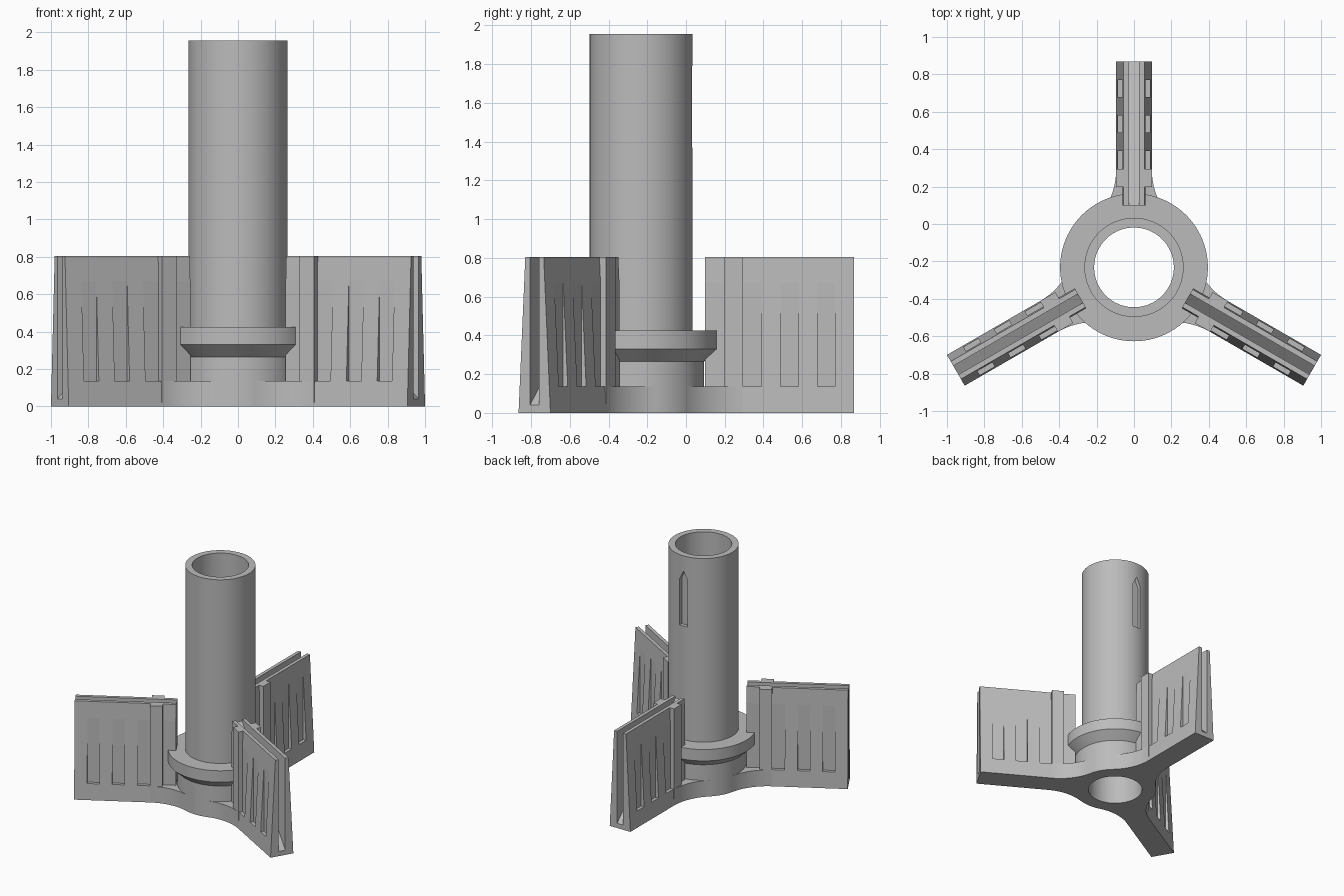
import bpy, bmesh, math
from mathutils import Vector

if "Cube" in bpy.data.objects:
    bpy.data.objects.remove(bpy.data.objects["Cube"], do_unlink=True)

HUB = Vector((0, -0.232, 0))     # axis of the tube
ROOT, TIP, TOP = 0.33, 1.10, 0.805
FOOT, SLOT, CORE = 0.095, 0.027, 0.0615
PLATE_TOP, FLOOR, RIB_TOP = 0.055, 0.135, 0.67

grey = bpy.data.materials.new("plain grey")
grey.use_nodes = True
grey.diffuse_color = (0.5, 0.5, 0.5, 1)
grey.node_tree.nodes["Principled BSDF"].inputs["Base Color"].default_value = (0.5, 0.5, 0.5, 1)


def finish(bm, name, angle=30):
    bmesh.ops.recalc_face_normals(bm, faces=bm.faces)
    mesh = bpy.data.meshes.new(name)
    bm.to_mesh(mesh)
    bm.free()
    mesh.materials.append(grey)
    obj = bpy.data.objects.new(name, mesh)
    bpy.context.collection.objects.link(obj)
    obj.location = HUB
    return obj


def smooth(obj):
    bpy.ops.object.select_all(action='DESELECT')
    obj.select_set(True)
    bpy.context.view_layer.objects.active = obj
    bpy.ops.object.shade_smooth_by_angle(angle=math.radians(30))


def prism(bm, points, place, a, b):
    """Extrude a 2D outline from a to b; place(u, v, w) maps to 3D."""
    low = [bm.verts.new(place(u, v, a)) for u, v in points]
    high = [bm.verts.new(place(u, v, b)) for u, v in points]
    bm.faces.new(low)
    bm.faces.new(high)
    n = len(points)
    for i in range(n):
        j = (i + 1) % n
        bm.faces.new((low[i], low[j], high[j], high[i]))


# Tube with its collar, turned around the axis
profile = [(0.213, 0), (0.325, 0), (0.325, 0.265), (0.395, 0.33), (0.395, 0.425),
           (0.265, 0.425), (0.265, 1.955), (0.213, 1.955)]
bm = bmesh.new()
STEPS = 96
rings = []
for k in range(STEPS):
    t = math.tau * k / STEPS
    rings.append([bm.verts.new((r * math.cos(t), r * math.sin(t), z)) for r, z in profile])
for k in range(STEPS):
    p, q = rings[k], rings[(k + 1) % STEPS]
    for i in range(len(profile)):
        j = (i + 1) % len(profile)
        bm.faces.new((p[i], p[j], q[j], q[i]))
tube = finish(bm, "tube_with_collar")

# Pointed recess near the top of the tube's back
bm = bmesh.new()
outline = [(-0.037, 1.37), (0.037, 1.37), (0.037, 1.755), (0, 1.83), (-0.037, 1.755)]
prism(bm, outline, lambda u, v, w: (u, w, v), 0.235, 0.35)
cutter = finish(bm, "recess_cutter")
cutter.hide_render = True
bpy.context.view_layer.update()
cut = tube.modifiers.new("recess", 'BOOLEAN')
cut.object, cut.operation, cut.solver = cutter, 'DIFFERENCE', 'EXACT'
bpy.context.view_layer.objects.active = tube
bpy.ops.object.modifier_apply(modifier=cut.name)
bpy.data.objects.remove(cutter, do_unlink=True)
smooth(tube)

# Curved fillets joining an arm foot to the round hub
FILLET, ARM_START = 0.389, 0.525
cx = FOOT + FILLET
end = math.atan2(ARM_START, cx)
right_side = []
for k in range(13):
    t = math.pi + end * k / 12
    right_side.append((cx + FILLET * math.cos(t), ARM_START + FILLET * math.sin(t)))
foot_outline = right_side + [(-x, y) for x, y in reversed(right_side)]


def build_foot():
    bm = bmesh.new()
    prism(bm, foot_outline, lambda u, v, w: (u, v, w), 0, FLOOR)
    return finish(bm, "arm_foot")


def build_fin():
    bm = bmesh.new()
    at_floor = FOOT - (FOOT - CORE) * FLOOR / RIB_TOP
    plate = [(SLOT, 0), (CORE, 0), (CORE, RIB_TOP), (PLATE_TOP, TOP), (SLOT, TOP)]
    skirt = [(CORE, 0), (FOOT, 0), (at_floor, FLOOR), (CORE, FLOOR)]
    rib = [(CORE, FLOOR), (at_floor, FLOOR), (CORE, RIB_TOP)]
    post = [(SLOT, 0), (FOOT, 0), (FOOT, TOP), (SLOT, TOP)]
    for s in (1, -1):
        side = lambda u, v, w: (s * u, w, v)
        prism(bm, plate, side, ROOT, TIP)
        prism(bm, skirt, side, ARM_START, TIP)
        prism(bm, post, side, 0.43, ARM_START)
        for i in range(3):
            start = 0.622 + 0.19 * i
            prism(bm, rib, side, start, start + 0.098)
    # sloping web that forms the floor of the slot
    web = [(ROOT, 0), (TIP, 0), (TIP, 0.04), (ROOT, 0.79)]
    prism(bm, web, lambda u, v, w: (w, u, v), -SLOT, SLOT)
    return finish(bm, "slotted_fin")


# Three arms around the hub
for label, turn in (("back", 0), ("right", 120), ("left", 240)):
    foot, fin = build_foot(), build_fin()
    smooth(foot)
    for obj in (foot, fin):
        obj.name = label + "_" + obj.data.name.split(".")[0]
        obj.rotation_euler.z = math.radians(turn)
